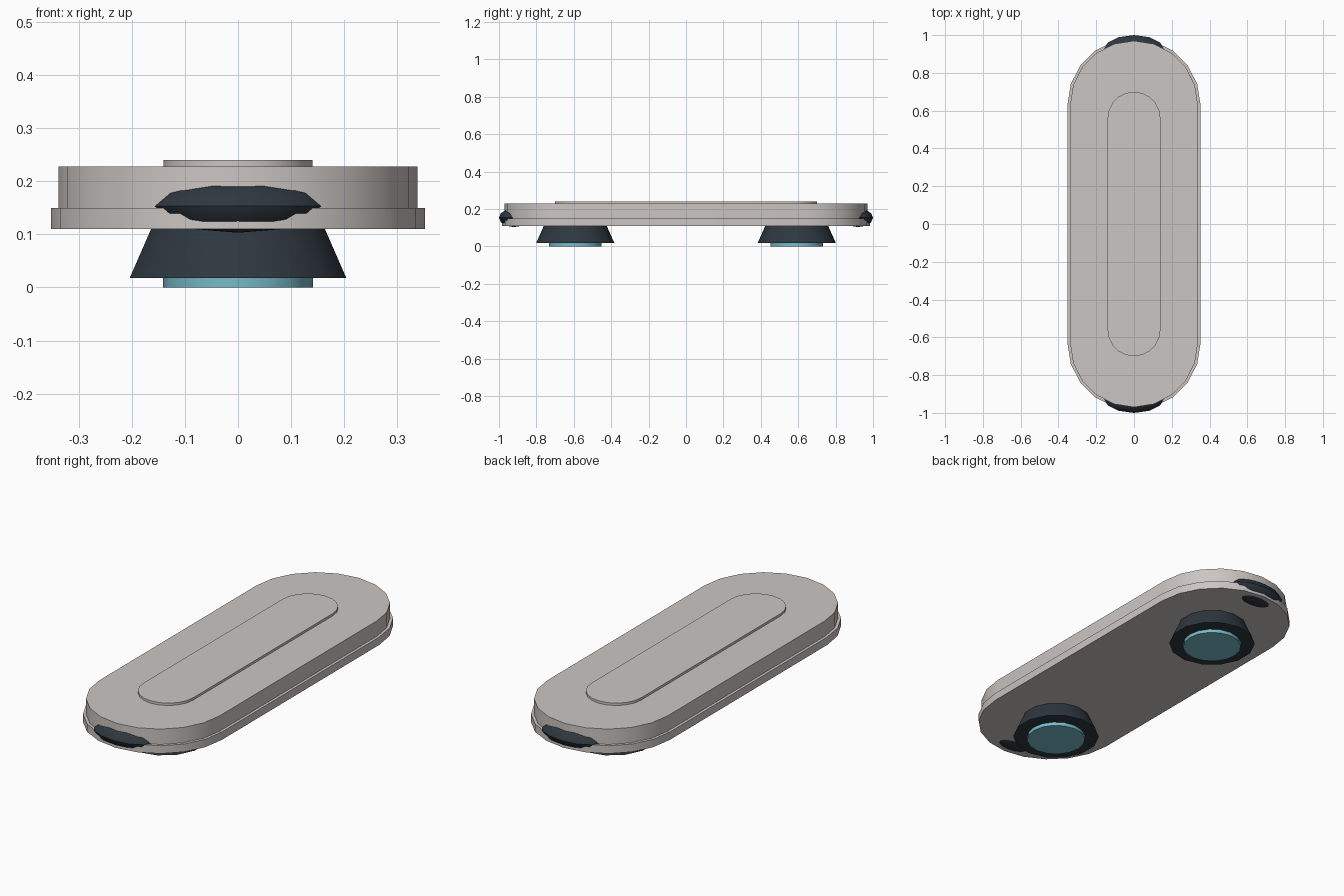
import bpy, bmesh, math
from mathutils import Matrix

if "Cube" in bpy.data.objects:
    bpy.data.objects.remove(bpy.data.objects["Cube"])


def material(name, rgb):
    m = bpy.data.materials.new(name)
    m.diffuse_color = (*rgb, 1)
    m.use_nodes = True
    m.node_tree.nodes["Principled BSDF"].inputs["Base Color"].default_value = m.diffuse_color
    return m


GREY = material("warm grey", (0.60, 0.565, 0.545))
DARK = material("dark slate", (0.027, 0.038, 0.050))
TEAL = material("teal", (0.18, 0.49, 0.58))


def finish(bm, name, mat):
    bmesh.ops.recalc_face_normals(bm, faces=bm.faces)
    me = bpy.data.meshes.new(name)
    bm.to_mesh(me)
    bm.free()
    me.materials.append(mat)
    ob = bpy.data.objects.new(name, me)
    bpy.context.collection.objects.link(ob)
    bpy.ops.object.select_all(action='DESELECT')
    ob.select_set(True)
    bpy.context.view_layer.objects.active = ob
    bpy.ops.object.shade_smooth_by_angle(angle=math.radians(35))
    return ob


def stadium(name, radius, cy, z0, z1, segs=10):
    """Slab with straight sides and half-round ends."""
    bm = bmesh.new()
    verts = []
    for sign, start in ((1, 0), (-1, math.pi)):
        for i in range(segs + 1):
            a = start + math.pi * i / segs
            verts.append(bm.verts.new((radius * math.cos(a), sign * cy + radius * math.sin(a), z0)))
    face = bm.faces.new(verts)
    ext = bmesh.ops.extrude_face_region(bm, geom=[face])
    top = [v for v in ext["geom"] if isinstance(v, bmesh.types.BMVert)]
    bmesh.ops.translate(bm, verts=top, vec=(0, 0, z1 - z0))
    if not any(f.normal.z < 0 and all(abs(v.co.z - z0) < 1e-6 for v in f.verts) for f in bm.faces):
        flat = [f for f in bm.faces if all(abs(v.co.z - z0) < 1e-6 for v in f.verts)]
        if not flat:
            bm.faces.new(verts)
    return finish(bm, name, GREY)


def cone(name, r0, r1, y, z0, z1, sides, mat):
    bm = bmesh.new()
    bmesh.ops.create_cone(bm, cap_ends=True, segments=sides, radius1=r0, radius2=r1,
                          depth=z1 - z0, matrix=Matrix.Translation((0, y, (z0 + z1) / 2)))
    return finish(bm, name, mat)


# Deck: wider lower rim, main slab, raised top panel
stadium("lower_rim", 0.352, 0.632, 0.11, 0.15)
stadium("deck", 0.338, 0.632, 0.15, 0.228)
stadium("top_panel", 0.14, 0.56, 0.22, 0.24)

for side, s in (("front", -1), ("back", 1)):
    # Flared thruster housing and glowing disc under the deck
    cone(side + "_thruster", 0.209, 0.167, s * 0.592, 0.018, 0.112, 14, DARK)
    cone(side + "_thruster_disc", 0.141, 0.141, s * 0.592, 0.0, 0.03, 16, TEAL)
    # Rounded bumper sunk into the deck end
    bm = bmesh.new()
    bmesh.ops.create_uvsphere(bm, u_segments=12, v_segments=6, radius=1,
                              matrix=Matrix.Translation((0, s * 0.92, 0.153)) @ Matrix.Diagonal((0.16, 0.08, 0.05, 1)))
    ob = finish(bm, side + "_bumper", DARK)
    bpy.ops.object.shade_smooth()
